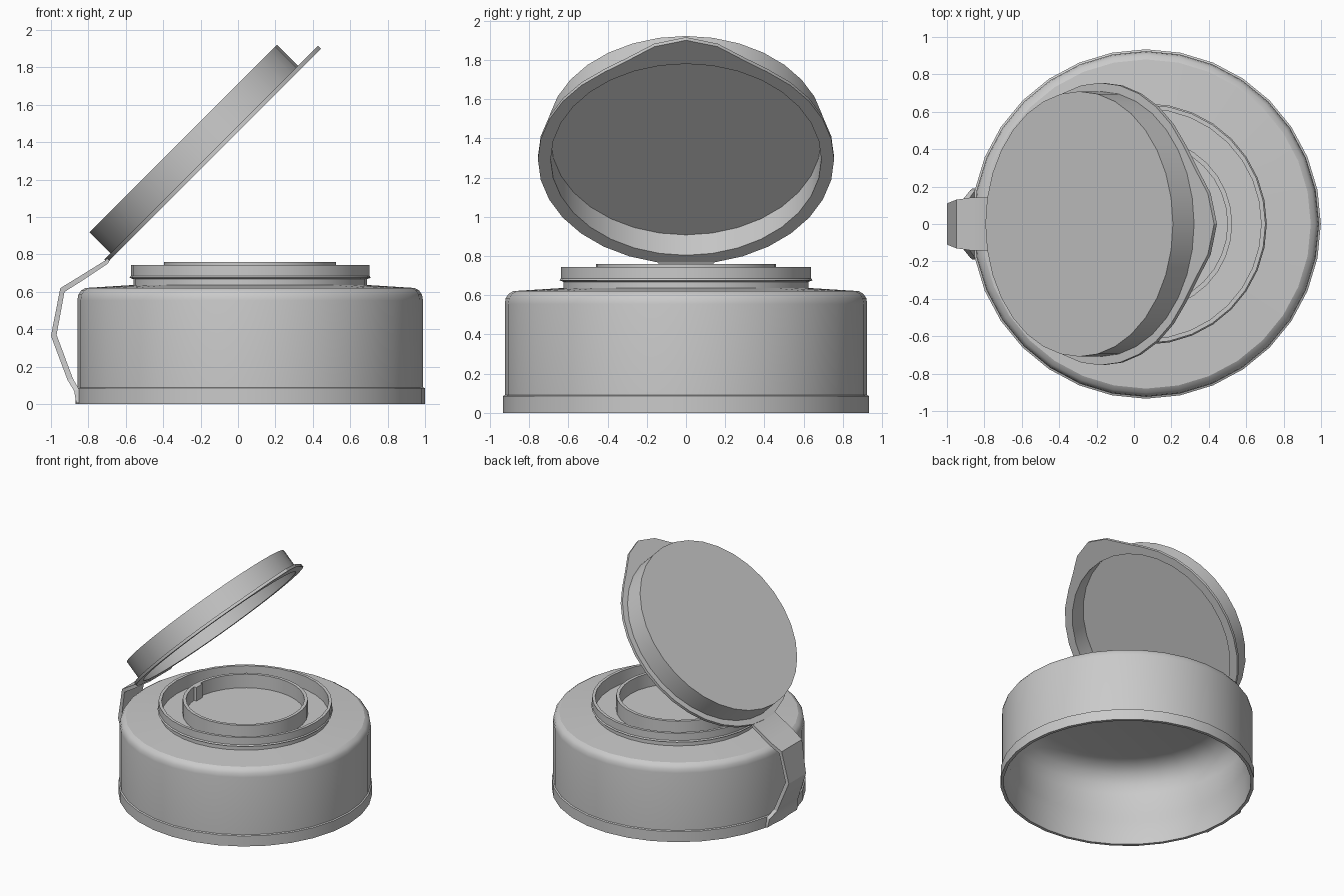
import bpy, bmesh, math
from mathutils import Matrix

if "Cube" in bpy.data.objects:
    bpy.data.objects.remove(bpy.data.objects["Cube"])

SEG = 32
CENTRE = 0.065
plastic = bpy.data.materials.new("grey_plastic")
plastic.use_nodes = True
GREY = (0.59, 0.59, 0.59, 1)
plastic.diffuse_color = GREY
plastic.node_tree.nodes["Principled BSDF"].inputs["Base Color"].default_value = GREY


def finish(bm, name, matrix=Matrix()):
    bmesh.ops.recalc_face_normals(bm, faces=bm.faces[:])
    mesh = bpy.data.meshes.new(name)
    bm.to_mesh(mesh)
    bm.free()
    mesh.transform(matrix)
    mesh.materials.append(plastic)
    obj = bpy.data.objects.new(name, mesh)
    bpy.context.collection.objects.link(obj)
    bpy.ops.object.select_all(action="DESELECT")
    obj.select_set(True)
    bpy.context.view_layer.objects.active = obj
    bpy.ops.object.shade_smooth_by_angle(angle=math.radians(26.5))
    return obj


def lathe(name, profile, matrix, closed=False, lobe=None):
    """Turn (radius, height) points around z; lobe(angle, radius) may reshape a radius."""
    bm = bmesh.new()
    rings = []
    for r, z in profile:
        if r == 0:
            rings.append([bm.verts.new((0, 0, z))] * SEG)
            continue
        ring = []
        for i in range(SEG):
            a = math.tau * i / SEG
            rr = lobe(a, r) if lobe else r
            ring.append(bm.verts.new((rr * math.cos(a), rr * math.sin(a), z)))
        rings.append(ring)
    pairs = list(zip(rings, rings[1:]))
    if closed:
        pairs.append((rings[-1], rings[0]))
    for lo, hi in pairs:
        for i in range(SEG):
            j = (i + 1) % SEG
            bm.faces.new(dict.fromkeys((lo[i], lo[j], hi[j], hi[i])))
    return finish(bm, name, matrix)


# Hollow cap body: underside, stepped inner wall, outer wall, beaded neck, spout ring
inside = [(0, 0.612), (0.69, 0.61), (0.766, 0.595), (0.831, 0.551), (0.872, 0.486),
          (0.886, 0.41), (0.886, 0.235), (0.906, 0.19), (0.91, 0)]
outside = [(0.934, 0), (0.934, 0.085), (0.924, 0.09), (0.924, 0.555),
           (0.919, 0.585), (0.904, 0.607), (0.88, 0.621), (0.625, 0.637)]
neck = [(0.625, 0.668), (0.645, 0.676), (0.638, 0.686), (0.638, 0.745),
        (0.615, 0.745), (0.615, 0.64)]
spout = [(0.46, 0.64), (0.46, 0.76), (0.435, 0.76), (0.435, 0.65), (0, 0.65)]
lathe("cap_body", inside + outside + neck + spout, Matrix.Translation((CENTRE, 0, 0)))

# Small tab on the inside of the spout ring
bm = bmesh.new()
bmesh.ops.create_cube(bm, size=1)
finish(bm, "spout_tab", Matrix.Translation((CENTRE - 0.43, 0, 0.705))
       @ Matrix.Diagonal((0.04, 0.08, 0.11, 1)))

# Open lid, tilted back on its hinge
lid_place = Matrix.Translation((-0.173, 0, 1.3)) @ Matrix.Rotation(-math.pi / 4, 4, "Y")
lathe("lid", [(0, 0.17), (0.709, 0.17), (0.709, 0.008), (0.69, 0.008), (0.69, 0.135), (0, 0.135)],
      lid_place)


# Lid rim with a thumb lip opposite the hinge
def thumb_lip(angle, r):
    away = math.degrees(min(angle, math.tau - angle))
    if r < 0.7 or away > 31:
        return r
    return r + 0.105 * (0.5 + 0.5 * math.cos(math.pi * away / 31))


lathe("lid_rim", [(0.69, -0.012), (0.755, -0.012), (0.755, 0.01), (0.69, 0.01)],
      lid_place, closed=True, lobe=thumb_lip)

# Hinge strap: outer x, outer z, inner x, inner z, half width
stations = [(-0.865, 0.005, -0.845, 0.005, 0.19), (-0.876, 0.07, -0.85, 0.08, 0.18),
            (-0.912, 0.13, -0.882, 0.135, 0.135), (-1.0, 0.365, -0.97, 0.37, 0.11),
            (-0.95, 0.62, -0.928, 0.6, 0.13), (-0.86, 0.675, -0.845, 0.652, 0.143),
            (-0.71, 0.768, -0.695, 0.752, 0.14), (-0.7, 0.78, -0.685, 0.77, 0.14)]
bm = bmesh.new()
loops = [[bm.verts.new(p) for p in ((xo, -w, zo), (xo, w, zo), (xi, w, zi), (xi, -w, zi))]
         for xo, zo, xi, zi, w in stations]
for a, b in zip(loops, loops[1:]):
    for i in range(4):
        j = (i + 1) % 4
        bm.faces.new((a[i], a[j], b[j], b[i]))
bm.faces.new(loops[0])
bm.faces.new(loops[-1])
finish(bm, "hinge_strap")
